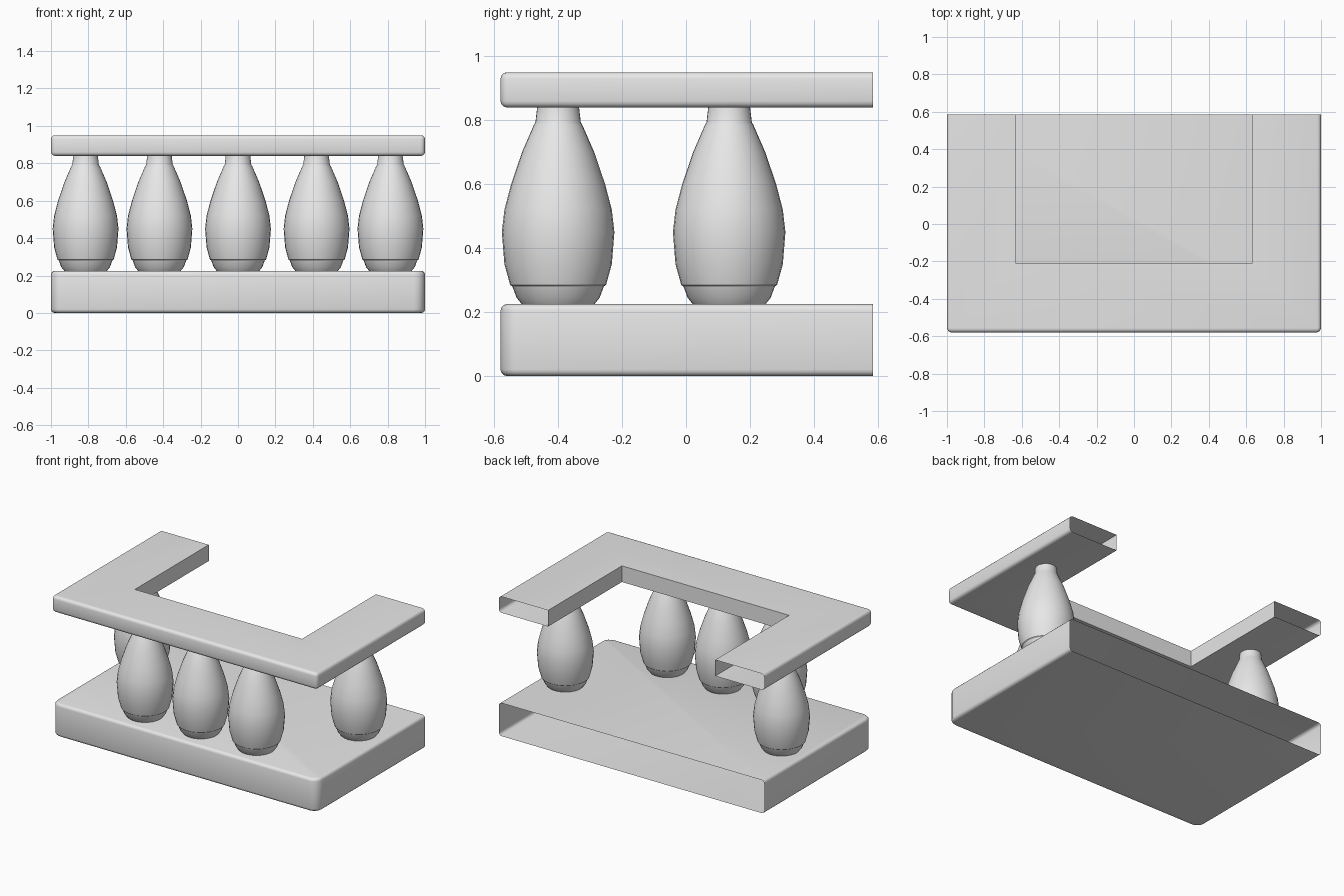
import bpy
import bmesh
import math

if "Cube" in bpy.data.objects:
    bpy.data.objects.remove(bpy.data.objects["Cube"], do_unlink=True)

BACK = 0.585
FRONT = -0.58

stone = bpy.data.materials.new("plain_grey_stone")
stone.use_nodes = True
stone.diffuse_color = (0.8, 0.8, 0.8, 1)
stone.node_tree.nodes["Principled BSDF"].inputs["Base Color"].default_value = (0.8, 0.8, 0.8, 1)


def finish(bm, name, angle):
    mesh = bpy.data.meshes.new(name)
    bm.to_mesh(mesh)
    bm.free()
    mesh.materials.append(stone)
    obj = bpy.data.objects.new(name, mesh)
    bpy.context.collection.objects.link(obj)
    bpy.ops.object.select_all(action="DESELECT")
    obj.select_set(True)
    bpy.context.view_layer.objects.active = obj
    bpy.ops.object.shade_smooth_by_angle(angle=math.radians(angle))
    return obj


def open_backed_slab(name, outline, z0, z1, corner, rim):
    """Extrude an outline, round its outer edges and slice it open at the back."""
    bm = bmesh.new()
    face = bm.faces.new([bm.verts.new((x, y, z0)) for x, y in outline])
    up = bmesh.ops.extrude_face_region(bm, geom=[face])["geom"]
    for v in up:
        if isinstance(v, bmesh.types.BMVert):
            v.co.z = z1
    bmesh.ops.recalc_face_normals(bm, faces=bm.faces)

    def outer(v):
        return abs(v.co.x) > 0.9 or v.co.y < FRONT + 0.1

    # Vertical front corners
    posts = [e for e in bm.edges if abs(e.verts[0].co.z - e.verts[1].co.z) > 0.01
             and all(v.co.y < FRONT + 0.01 for v in e.verts)]
    bmesh.ops.bevel(bm, geom=posts, offset=corner, segments=4, profile=0.5, affect="EDGES")
    # Top and bottom outer rims
    rims = [e for e in bm.edges if abs(e.verts[0].co.z - e.verts[1].co.z) < 0.001
            and all(outer(v) for v in e.verts)
            and not all(v.co.y > BACK for v in e.verts)]
    bmesh.ops.bevel(bm, geom=rims, offset=rim, segments=3, profile=0.5, affect="EDGES")
    bmesh.ops.bisect_plane(bm, geom=bm.verts[:] + bm.edges[:] + bm.faces[:],
                           plane_co=(0, BACK, 0), plane_no=(0, 1, 0), clear_outer=True)
    return finish(bm, name, 40)


def baluster(name, x, y):
    """Lathe the vase-shaped profile around its own axis."""
    profile = [(0.11, 0.22), (0.13, 0.245), (0.143, 0.28), (0.15, 0.285),
               (0.168, 0.35), (0.176, 0.45), (0.168, 0.52), (0.147, 0.6),
               (0.113, 0.7), (0.076, 0.785), (0.071, 0.793), (0.065, 0.845)]
    bm = bmesh.new()
    verts = [bm.verts.new((r, 0, z)) for r, z in profile]
    edges = [bm.edges.new(pair) for pair in zip(verts, verts[1:])]
    bmesh.ops.spin(bm, geom=verts + edges, cent=(0, 0, 0), axis=(0, 0, 1),
                   angle=math.tau, steps=32, use_duplicate=False)
    bmesh.ops.remove_doubles(bm, verts=bm.verts, dist=0.0005)
    bmesh.ops.recalc_face_normals(bm, faces=bm.faces)
    # Make sure the surface faces away from the axis
    bm.normal_update()
    if sum(f.normal.dot(f.calc_center_median() * 1) * f.calc_area()
           - f.normal.z * f.calc_center_median().z * f.calc_area() for f in bm.faces) < 0:
        bmesh.ops.reverse_faces(bm, faces=bm.faces)
    obj = finish(bm, name, 30)
    obj.location = (x, y, 0)


# Base slab
far = BACK + 0.3
open_backed_slab("base_slab", [(-1, FRONT), (1, FRONT), (1, far), (-1, far)],
                 0, 0.225, 0.06, 0.02)

# U-shaped handrail
inner_x, inner_y = 0.63, -0.21
open_backed_slab("handrail",
                 [(-1, FRONT), (1, FRONT), (1, far), (inner_x, far), (inner_x, inner_y),
                  (-inner_x, inner_y), (-inner_x, far), (-1, far)],
                 0.84, 0.95, 0.025, 0.02)

# Three front balusters and one on each side
for label, x in (("right", -0.42), ("middle", 0), ("left", 0.42)):
    baluster("front_baluster_" + label, x, -0.4)
for label, x in (("right", -0.815), ("left", 0.815)):
    baluster("side_baluster_" + label, x, 0.135)
